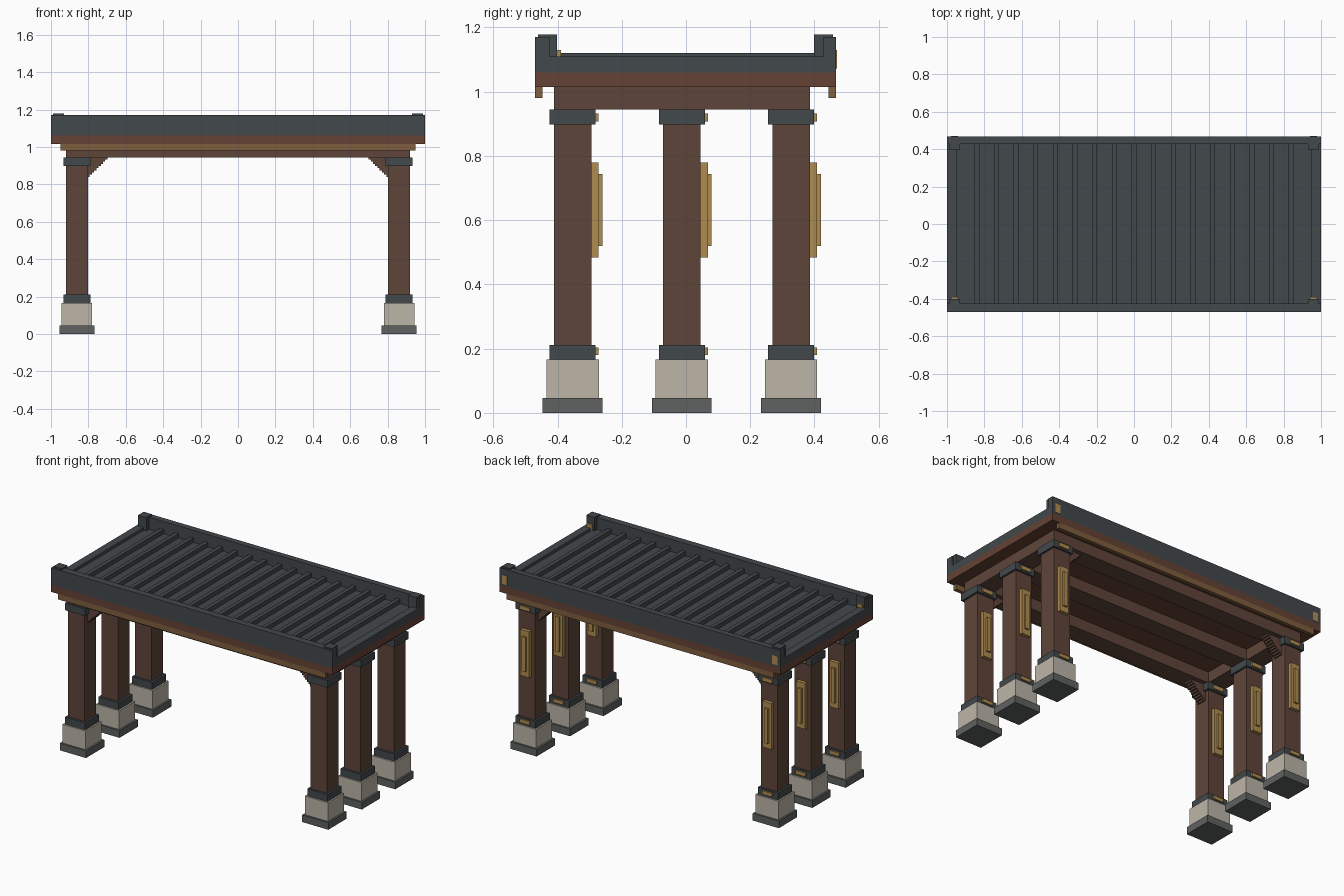
import bpy

if "Cube" in bpy.data.objects:
    bpy.data.objects.remove(bpy.data.objects["Cube"])


def material(name, r, g, b):
    lin = [((c / 255 + 0.055) / 1.055) ** 2.4 for c in (r, g, b)]
    m = bpy.data.materials.new(name)
    m.diffuse_color = (*lin, 1)
    m.use_nodes = True
    m.node_tree.nodes["Principled BSDF"].inputs["Base Color"].default_value = m.diffuse_color
    return m


WOOD = material("brown timber", 95, 69, 58)
BOARD = material("reddish timber", 101, 66, 53)
TRIM = material("tan trim", 128, 94, 62)
SLATE = material("slate grey", 66, 72, 76)
STONE = material("pale stone", 188, 181, 167)
FOOT = material("dark stone", 94, 98, 97)
GOLD = material("brass", 176, 140, 80)


def prism(name, verts, faces, mat):
    me = bpy.data.meshes.new(name)
    me.from_pydata(verts, [], faces)
    me.materials.append(mat)
    ob = bpy.data.objects.new(name, me)
    bpy.context.collection.objects.link(ob)
    return ob


def box(name, x, y, z, mat):
    """Box from (min, max) pairs on each axis."""
    v = [(a, b, c) for c in z for b in y for a in x]
    f = [(0, 2, 3, 1), (4, 5, 7, 6), (0, 1, 5, 4), (1, 3, 7, 5), (3, 2, 6, 7), (2, 0, 4, 6)]
    return prism(name, v, f, mat)


def mid(c, w):
    return (c - w / 2, c + w / 2)


COLS_Y = (-0.353, -0.013, 0.327)
COL_X = 0.861

# Columns: footing, plinth, collar, post, capital and brass plates on the back
for cx in (-COL_X, COL_X):
    for cy in COLS_Y:
        for name, w, z, mat in (("footing", 0.186, (0, 0.046), FOOT),
                                ("plinth", 0.163, (0.046, 0.166), STONE),
                                ("collar", 0.143, (0.166, 0.212), SLATE),
                                ("post", 0.117, (0.212, 0.898), WOOD),
                                ("capital", 0.143, (0.898, 0.944), SLATE)):
            box(name, mid(cx, w), mid(cy, w), z, mat)
        box("post_panel", mid(cx, 0.064), (cy + 0.0585, cy + 0.081), (0.484, 0.78), GOLD)
        box("panel_strip", mid(cx, 0.028), (cy + 0.081, cy + 0.093), (0.52, 0.743), GOLD)
        for z in ((0.18, 0.203), (0.907, 0.932)):
            box("collar_plate", mid(cx, 0.072), (cy + 0.0715, cy + 0.081), z, GOLD)

# Beams along and across
for cy in COLS_Y:
    box("long_beam", (-0.92, 0.92), mid(cy, 0.117), (0.944, 1.015), WOOD)
for cx in (-COL_X, COL_X):
    box("cross_beam", mid(cx, 0.117), (-0.4115, 0.3855), (0.9445, 1.015), WOOD)

# Stepped corner brackets on the front and back rows
STEPS = 9
for s in (-1, 1):
    for cy in (COLS_Y[0], COLS_Y[2]):
        for i in range(STEPS):
            x0 = 0.805 - 0.107 * (i + 1) / STEPS
            x1 = 0.805 - 0.107 * i / STEPS
            box("bracket_step", sorted((s * x0, s * x1)), mid(cy, 0.06),
                (0.84 + 0.104 * i / STEPS, 0.946), WOOD)

# Roof board, trim, deck and raised edges
box("roof_board", (-1, 1), (-0.47, 0.467), (1.015, 1.06), BOARD)
box("roof_deck", (-0.96, 0.96), (-0.43, 0.43), (1.06, 1.092), SLATE)
for name, y in (("front", (-0.47, -0.425)), ("back", (0.428, 0.467))):
    box(name + "_edge", (-1, 1), y, (1.06, 1.17), SLATE)
box("front_trim", (-0.95, 0.95), (-0.47, -0.447), (0.98, 1.015), TRIM)
box("back_trim", (-0.95, 0.95), (0.444, 0.467), (0.98, 1.015), TRIM)
for s in (-1, 1):
    box("side_edge", sorted((s * 0.95, s)), (-0.425, 0.428), (1.06, 1.11), SLATE)

# Roof ribs
for i in range(17):
    box("roof_rib", mid(-0.84 + i * 0.105, 0.026), (-0.426, 0.429), (1.09, 1.12), SLATE)

# Corner blocks with brass plates on their back faces
for cx in (-0.96, 0.96):
    for cy in (-0.431, 0.428):
        box("corner_block", mid(cx, 0.058), mid(cy, 0.058), (1.06, 1.178), SLATE)
        box("corner_plate", mid(cx, 0.036), (cy + 0.029, cy + 0.042), (1.072, 1.13), GOLD)
